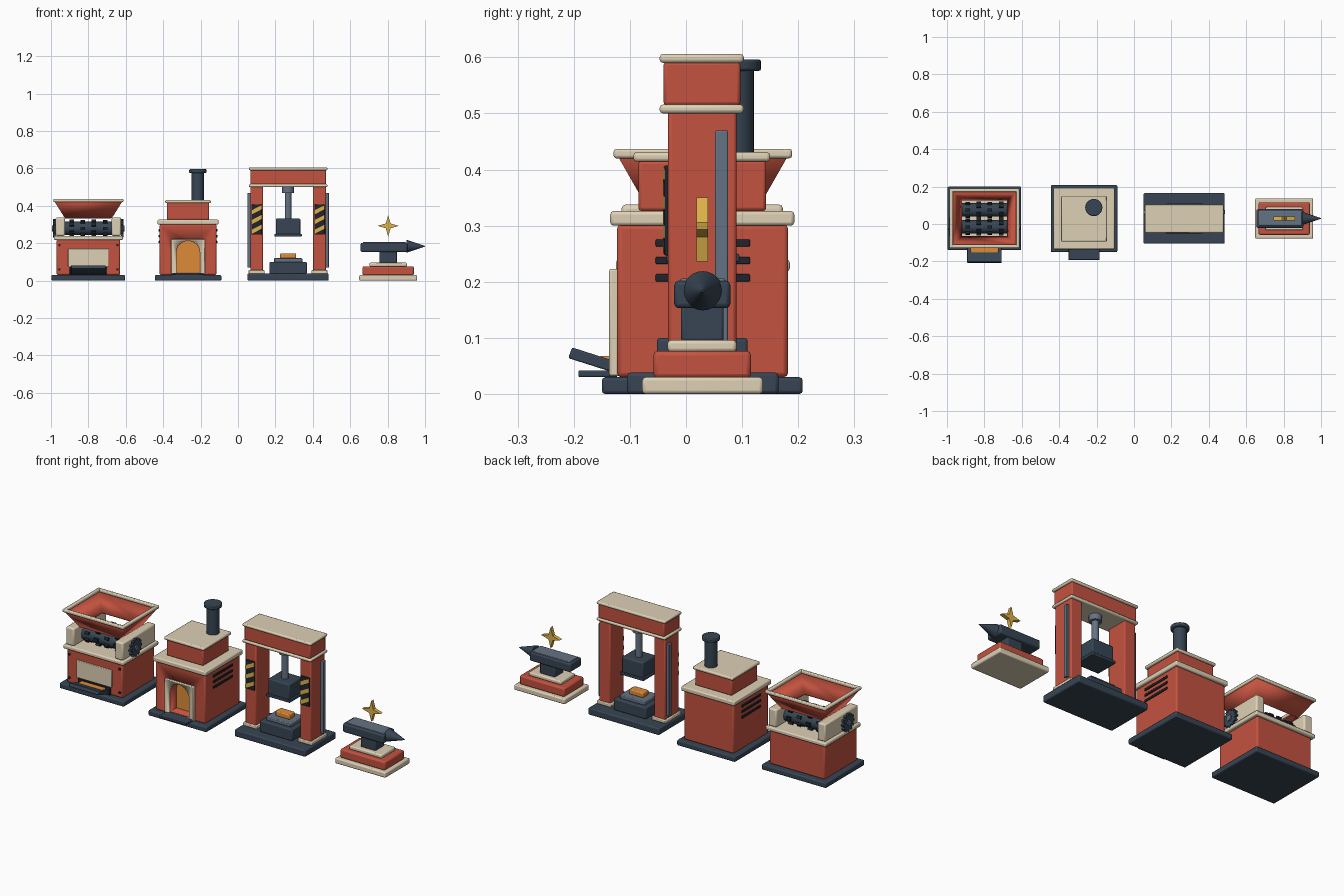
import bpy, bmesh, math
from mathutils import Vector, Matrix

if "Cube" in bpy.data.objects:
    bpy.data.objects.remove(bpy.data.objects["Cube"])


def mat(name, r, g, b):
    m = bpy.data.materials.new(name)
    m.diffuse_color = (r, g, b, 1)
    m.use_nodes = True
    m.node_tree.nodes["Principled BSDF"].inputs["Base Color"].default_value = m.diffuse_color
    return m


RED = mat("brick_red", .55, .085, .05)
NAVY = mat("navy", .038, .06, .088)
DARK = mat("dark", .014, .018, .025)
CREAM = mat("cream", .73, .63, .46)
STEEL = mat("steel", .13, .17, .23)
ORANGE = mat("orange", .73, .26, .04)
YELLOW = mat("yellow", .72, .45, .07)
CY = 0.03  # shared depth centre of all machines


def finish(bm, name, m, bevel=0.0):
    bmesh.ops.recalc_face_normals(bm, faces=bm.faces)
    me = bpy.data.meshes.new(name)
    bm.to_mesh(me)
    bm.free()
    o = bpy.data.objects.new(name, me)
    bpy.context.collection.objects.link(o)
    me.materials.append(m)
    if bevel:
        b = o.modifiers.new("bevel", 'BEVEL')
        b.width, b.segments, b.limit_method = bevel, 2, 'ANGLE'
    bpy.ops.object.select_all(action='DESELECT')
    bpy.context.view_layer.objects.active = o
    o.select_set(True)
    bpy.ops.object.shade_smooth_by_angle(angle=math.radians(35))
    return o


def box(name, m, x, y, z, bevel=0.006):
    """Box from (min, max) ranges."""
    bm = bmesh.new()
    bmesh.ops.create_cube(bm, size=1)
    lo, hi = Vector((x[0], y[0], z[0])), Vector((x[1], y[1], z[1]))
    for v in bm.verts:
        v.co = [lo[i] + (v.co[i] + .5) * (hi[i] - lo[i]) for i in range(3)]
    return finish(bm, name, m, bevel)


def cyl(name, m, c, r, h, axis='Z', r2=None, n=24, bevel=0.0):
    bm = bmesh.new()
    bmesh.ops.create_cone(bm, cap_ends=True, segments=n, radius1=r,
                          radius2=r if r2 is None else r2, depth=h)
    rot = {'Z': Matrix(), 'X': Matrix.Rotation(math.pi / 2, 4, 'Y'),
           'Y': Matrix.Rotation(math.pi / 2, 4, 'X')}[axis]
    bm.transform(Matrix.Translation(c) @ rot)
    return finish(bm, name, m, bevel)


def prism(name, m, pts, d, axis='Y', bevel=0.0):
    """Extrude a profile: (x, z) along y, or (y, z) along x."""
    bm = bmesh.new()
    put = (lambda p, t: (p[0], t, p[1])) if axis == 'Y' else (lambda p, t: (t, p[0], p[1]))
    a, b = [[bm.verts.new(put(p, t)) for p in pts] for t in d]
    bm.faces.new(a)
    bm.faces.new(b)
    for i in range(len(pts)):
        j = (i + 1) % len(pts)
        bm.faces.new((a[i], a[j], b[j], b[i]))
    return finish(bm, name, m, bevel)


def around(c, h):
    return (c - h, c + h)


# ---------- Crusher ----------
X = -.8
box("crusher_base", NAVY, around(X, .197), (-.14, .2), (0, .03))
box("crusher_body", RED, around(X, .17), (-.112, .172), (.03, .22), .008)
box("crusher_deck", CREAM, around(X, .185), (-.125, .185), (.218, .24))
box("crusher_panel", CREAM, around(X, .108), (-.119, -.108), (.075, .172), .003)
box("crusher_outlet", DARK, around(X, .1), (-.118, -.108), (.03, .072), .002)
for dx in (-.155, .155):
    for z in (.06, .19):
        cyl("crusher_bolt", DARK, (X + dx, -.114, z), .007, .008, 'Y', n=10)
prism("crusher_tray", NAVY, [(-.112, .033), (-.21, .064), (-.203, .083), (-.112, .054)],
      around(X, .092), 'X', .003)
box("crusher_output", ORANGE, around(X, .075), (-.155, -.12), (.05, .068), .004)
for s in (-1, 1):
    box("crusher_cheek", CREAM, sorted((X + s * .125, X + s * .175)), (-.115, .173), (.24, .338), .008)
    # gear wheels on the front roller axle
    gear = []
    for i in range(12):
        for k, r in ((-.32, .040), (-.2, .05), (.2, .05), (.32, .040)):
            a = (i + k) * math.tau / 12
            gear.append((-.015 + r * math.cos(a), .28 + r * math.sin(a)))
    prism("roller_gear", NAVY, gear, sorted((X + s * .174, X + s * .188)), 'X')
    cyl("gear_hub", STEEL, (X + s * .188, -.015, .28), .016, .012, 'X', n=16)
    # toothed roller
    y = CY + s * .045
    cyl("roller", NAVY, (X, y, .28), .036, .26, 'X', n=20)
    bm = bmesh.new()
    for i in range(4):
        for k in range(6):
            a = (k + .5 * (i % 2)) * math.tau / 6
            M = (Matrix.Translation((X - .09 + .06 * i, y, .28)) @ Matrix.Rotation(a, 4, 'X')
                 @ Matrix.Translation((0, 0, .038)) @ Matrix.Diagonal((.024, .016, .016, 1)))
            bmesh.ops.create_cube(bm, size=1, matrix=M)
    finish(bm, "roller_teeth", DARK)
# hopper: open funnel with a rim
bm = bmesh.new()
rings = []
for hx, hy, z in ((.122, .097, .335), (.178, .148, .424)):
    rings.append([bm.verts.new((X + sx * hx, CY + sy * hy, z))
                  for sx, sy in ((-1, -1), (1, -1), (1, 1), (-1, 1))])
for i in range(4):
    j = (i + 1) % 4
    bm.faces.new((rings[0][i], rings[0][j], rings[1][j], rings[1][i]))
hopper = finish(bm, "hopper", RED)
sol = hopper.modifiers.new("wall", 'SOLIDIFY')
sol.thickness, sol.offset = .008, 0
for s in (-1, 1):
    box("hopper_rim", CREAM, around(X, .187), sorted((CY + s * .14, CY + s * .159)), (.42, .437), .005)
    box("hopper_rim_side", CREAM, sorted((X + s * .168, X + s * .187)), around(CY, .158), (.42, .437), .005)

# ---------- Furnace ----------
X = -.267


def arch(w, z0, zs):
    return [(X - w, z0), (X + w, z0)] + [
        (X + w * math.cos(i * math.pi / 14), zs + w * math.sin(i * math.pi / 14)) for i in range(15)]


box("furnace_base", NAVY, around(X, .178), (-.15, .208), (0, .03))
body = box("furnace_body", RED, around(X, .152), (-.123, .182), (.03, .302), .008)
frame = box("furnace_door_frame", CREAM, around(X, .09), (-.137, -.12), (.032, .223), .004)
cutter = prism("door_cutter", DARK, arch(.063, .042, .15), (-.2, -.06))
cutter.hide_render = True
cutter.hide_set(True)
for o in (body, frame):
    b = o.modifiers.new("opening", 'BOOLEAN')
    b.object, b.solver = cutter, 'EXACT'
prism("furnace_fire", ORANGE, arch(.0615, .043, .15), (-.068, -.058))
box("furnace_hearth", NAVY, around(X, .083), (-.192, -.122), (.03, .042), .003)
box("furnace_cornice", CREAM, around(X, .163), (-.135, .193), (.3, .326))
box("furnace_hood", RED, around(X, .113), (-.085, .143), (.326, .416))
box("furnace_hood_cap", CREAM, around(X, .122), (-.094, .15), (.414, .431))
cyl("chimney", NAVY, (-.215, .088, .5), .033, .16)
cyl("chimney_cap", NAVY, (-.215, .088, .586), .046, .02, bevel=.004)
for s in (-1, 1):
    for z in (.207, .238, .269):
        box("furnace_vent", DARK, sorted((X + s * .148, X + s * .157)), around(CY, .084), around(z, .0065), .002)

# ---------- Press ----------
X = .268
box("press_base", NAVY, around(X, .217), (-.105, .165), (0, .038))
for s in (-1, 1):
    c = X + s * .168
    box("press_column", RED, around(c, .034), (-.032, .09), (.038, .505))
    box("press_column_foot", CREAM, around(c, .043), (-.04, .098), (.037, .056), .004)
    box("press_side_rail", STEEL, sorted((X + s * .2, X + s * .218)), (.052, .075), (.07, .47), .003)
    box("hazard_panel", DARK, around(c, .028), (-.039, -.03), (.247, .407), .002)
    for i in range(3):
        z = .25 + i * .052
        prism("hazard_stripe", YELLOW, [(c - .027, z), (c + .027, z + .028), (c + .027, z + .05),
                                        (c - .027, z + .022)], (-.041, -.037))
box("press_lower_trim", CREAM, around(X, .21), (-.047, .103), (.5, .516))
box("press_beam", RED, around(X, .202), (-.04, .097), (.514, .592))
box("press_top_trim", CREAM, around(X, .21), (-.047, .103), (.59, .606))
cyl("piston_collar", STEEL, (X, CY, .485), .032, .034)
cyl("piston_rod", STEEL, (X, CY, .4), .018, .16)
box("press_ram", NAVY, around(X, .065), around(CY, .058), (.245, .332))
box("press_ram_plate", NAVY, around(X, .073), around(CY, .065), (.235, .25), .003)
box("press_bed", NAVY, around(X, .1), (-.052, .11), (.036, .1))
box("press_die", STEEL, around(X, .076), around(CY, .058), (.098, .12), .004)
box("hot_billet", ORANGE, around(X, .043), around(CY, .025), (.118, .146), .005)

# ---------- Anvil ----------
X = .803
box("anvil_plinth", CREAM, around(X, .155), (-.078, .137), (0, .03))
box("anvil_step", RED, around(X, .137), (-.058, .116), (.028, .077), .008)
box("anvil_pad", CREAM, around(X, .1), (-.033, .09), (.075, .096))
box("anvil_waist", NAVY, around(X, .046), (-.009, .067), (.094, .16), .005)
box("anvil_body", NAVY, (.655, .905), (-.021, .079), (.153, .202), .008)
box("anvil_face", STEEL, (.667, .898), (-.01, .07), (.198, .206), .003)
cyl("anvil_horn", NAVY, (.95, CY, .184), .035, .1, 'X', r2=.002)
# four-pointed spark
star = []
for i in range(8):
    r = .018 if i % 2 else .057
    star.append((X + r * math.cos(i * math.pi / 4), .293 + r * math.sin(i * math.pi / 4)))
prism("spark", YELLOW, star, (.019, .039))
